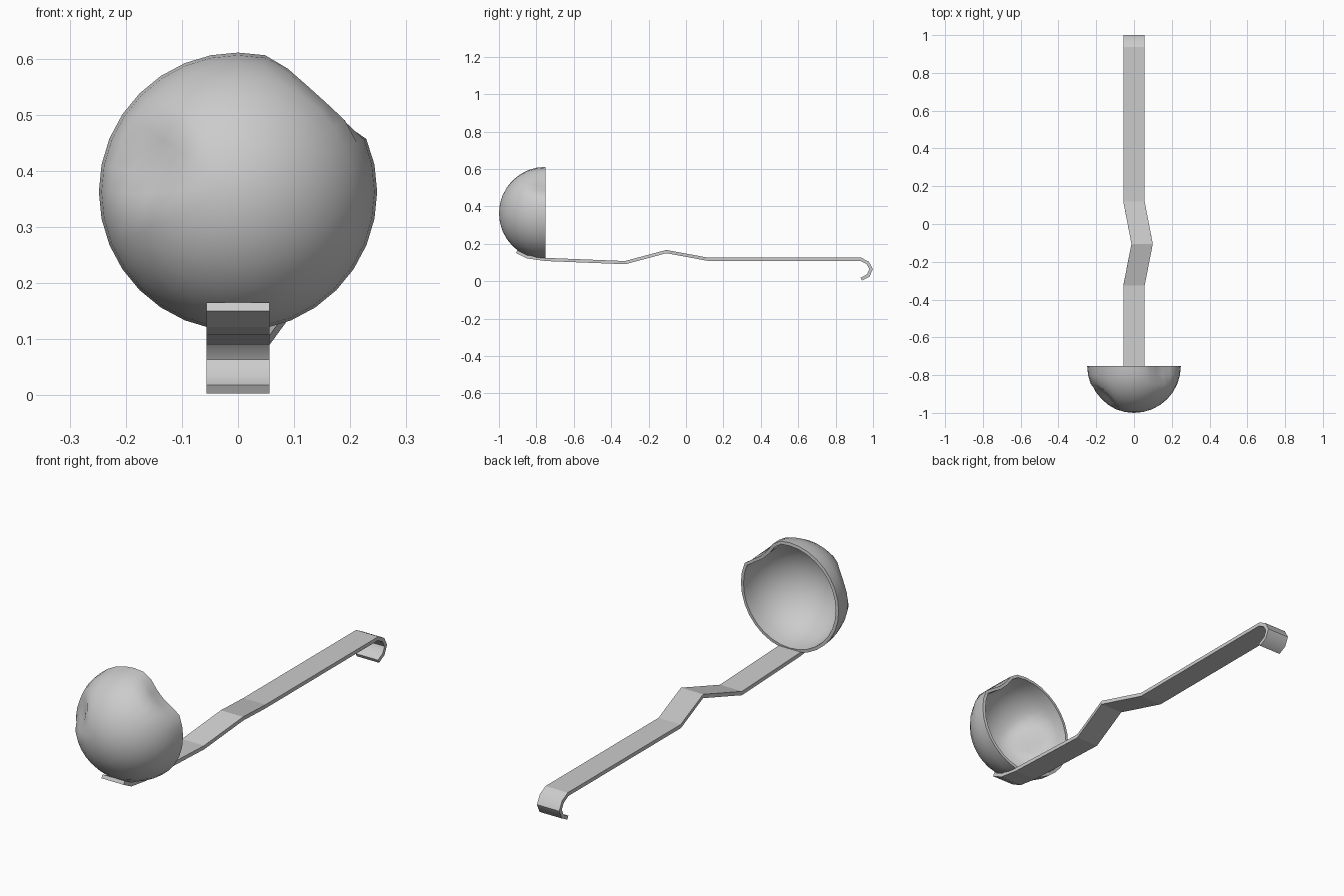
import bpy, bmesh, math
from mathutils import Vector, Matrix

if "Cube" in bpy.data.objects:
    bpy.data.objects.remove(bpy.data.objects["Cube"])


def make_object(name, bm, angle):
    bmesh.ops.recalc_face_normals(bm, faces=bm.faces)
    mesh = bpy.data.meshes.new(name)
    bm.to_mesh(mesh)
    bm.free()
    ob = bpy.data.objects.new(name, mesh)
    bpy.context.collection.objects.link(ob)
    bpy.ops.object.select_all(action='DESELECT')
    ob.select_set(True)
    bpy.context.view_layer.objects.active = ob
    bpy.ops.object.shade_smooth_by_angle(angle=math.radians(angle))
    return ob


# Bowl: half sphere opening to the back, with two dents
R = 0.248
CENTRE = Vector((0, -0.752, 0.363))
DENTS = [  # direction from the centre, depth, reach
    (Vector((0.165, 0.0, 0.185)), 0.040, 0.115),
    (Vector((-0.170, -0.165, 0.060)), 0.030, 0.100),
]
bm = bmesh.new()
bmesh.ops.create_uvsphere(bm, u_segments=32, v_segments=16, radius=R)
bmesh.ops.delete(bm, geom=[v for v in bm.verts if v.co.z < -1e-4], context='VERTS')
bmesh.ops.rotate(bm, verts=bm.verts, matrix=Matrix.Rotation(math.pi / 2, 3, 'X'))
for v in bm.verts:
    push = Vector()
    for direction, depth, reach in DENTS:
        d = (v.co - direction.normalized() * R).length / reach
        if d < 1:
            push -= direction.normalized() * depth * (1 - d * d) ** 1.5
    v.co += push
bmesh.ops.translate(bm, verts=bm.verts, vec=CENTRE)
bowl = make_object("bowl", bm, 50)
shell = bowl.modifiers.new("shell", 'SOLIDIFY')
shell.thickness = 0.014
shell.offset = -1
bpy.ops.object.modifier_apply(modifier=shell.name)
bpy.ops.object.shade_smooth_by_angle(angle=math.radians(50))

# Handle: bent strip along (x shift, y, z), ending in a hook
PATH = [(0, -0.905, 0.158), (0, -0.85, 0.130), (0, -0.75, 0.116),
        (0, -0.325, 0.099), (0.043, -0.105, 0.158), (0, 0.118, 0.117),
        (0, 0.935, 0.117), (0, 0.972, 0.097), (0, 0.990, 0.064),
        (0, 0.974, 0.030), (0, 0.937, 0.011)]
HALF_W, HALF_T = 0.0565, 0.0085
points = [Vector(p) for p in PATH]
bm = bmesh.new()
sections = []
for i, p in enumerate(points):
    a = points[max(i - 1, 0)]
    b = points[min(i + 1, len(points) - 1)]
    dirs = [Vector((q.y, q.z)).normalized() for q in (p - a, b - p) if q.length > 0]
    t = sum(dirs, Vector((0, 0))).normalized()
    miter = HALF_T / max(t.dot(dirs[0]), 0.5)
    n = Vector((0, -t.y, t.x)) * miter
    w = Vector((HALF_W, 0, 0))
    sections.append([bm.verts.new(p + c) for c in (w + n, n - w, -w - n, w - n)])
for s, e in zip(sections, sections[1:]):
    for k in range(4):
        bm.faces.new((s[k], s[(k + 1) % 4], e[(k + 1) % 4], e[k]))
bm.faces.new(sections[0])
bm.faces.new(sections[-1][::-1])
handle = make_object("handle", bm, 50)
# only the hook is smooth; the strip keeps flat faces
for poly in handle.data.polygons:
    if poly.center.y < 0.94:
        poly.use_smooth = False
